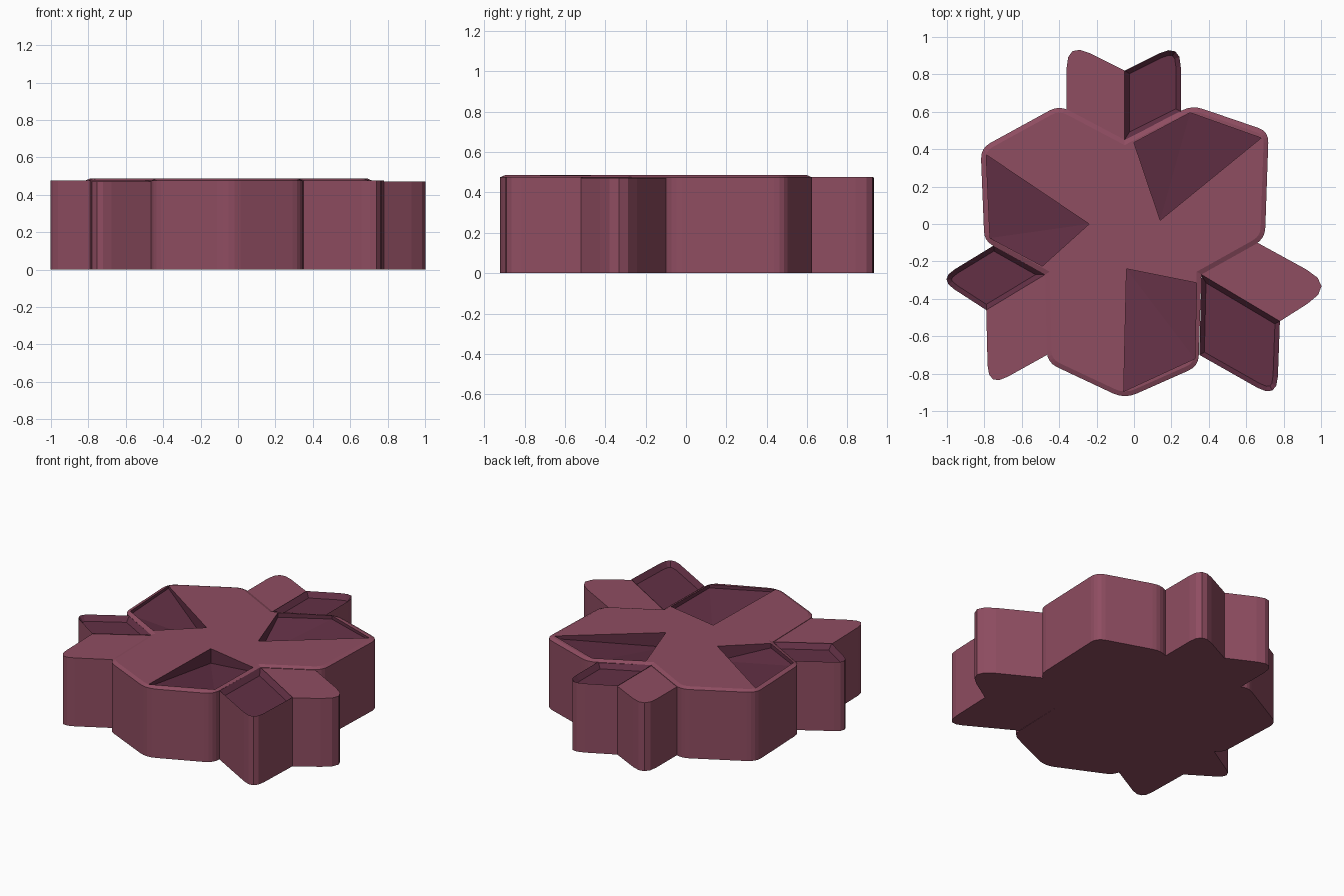
import bpy, bmesh
from mathutils import Vector

if "Cube" in bpy.data.objects:
    bpy.data.objects.remove(bpy.data.objects["Cube"])

BODY_Z, LEAF_Z = 0.475, 0.472


def material(name, rgb):
    m = bpy.data.materials.new(name)
    m.diffuse_color = (*rgb, 1)
    m.use_nodes = True
    m.node_tree.nodes["Principled BSDF"].inputs["Base Color"].default_value = m.diffuse_color
    return m


ROSE = material("dusty rose", (0.275, 0.074, 0.12))
PLUM = material("dark plum", (0.125, 0.03, 0.06))


def rounded(corners, steps=4):
    """Turn (x, y, cut) corners into an outline with softened corners."""
    out = []
    n = len(corners)
    for i, (x, y, cut) in enumerate(corners):
        p = Vector((x, y))
        if cut == 0:
            out.append(p)
            continue
        a = p + (Vector(corners[i - 1][:2]) - p).normalized() * cut
        b = p + (Vector(corners[(i + 1) % n][:2]) - p).normalized() * cut
        for k in range(steps + 1):
            t = k / steps
            out.append(a * (1 - t) ** 2 + p * 2 * t * (1 - t) + b * t * t)
    return out


def finish(name, bm):
    me = bpy.data.meshes.new(name)
    bm.to_mesh(me)
    bm.free()
    me.materials.append(ROSE)
    me.materials.append(PLUM)
    ob = bpy.data.objects.new(name, me)
    bpy.context.collection.objects.link(ob)
    return ob


def slab(name, corners, height, inset=0, depth=0, dark_top=False):
    """Upright prism whose top may be inset and raised or sunk."""
    pts = rounded(corners)
    bm = bmesh.new()
    lo = [bm.verts.new((p.x, p.y, 0)) for p in pts]
    hi = [bm.verts.new((p.x, p.y, height)) for p in pts]
    n = len(pts)
    bm.faces.new(lo[::-1])
    top = bm.faces.new(hi)
    for i in range(n):
        j = (i + 1) % n
        bm.faces.new((lo[i], lo[j], hi[j], hi[i]))
    bmesh.ops.recalc_face_normals(bm, faces=bm.faces[:])
    if inset:
        ring = bmesh.ops.inset_region(bm, faces=[top], thickness=inset,
                                      depth=depth, use_even_offset=True)["faces"]
        if dark_top:
            for f in ring:
                f.material_index = 1
    if dark_top:
        top.material_index = 1
    return finish(name, bm)


# Main body: three broad petals joined, with a chamfered upper edge
body = slab("body", [
    (-0.05, 0.45, 0), (-0.40, 0.635, 0.06), (-0.82, 0.405, 0.06),
    (-0.80, -0.09, 0.05), (-0.475, -0.27, 0), (-0.465, -0.74, 0.06),
    (-0.05, -0.935, 0.07), (0.345, -0.76, 0.06), (0.36, -0.27, 0),
    (0.70, -0.08, 0.06), (0.72, 0.495, 0.06), (0.31, 0.635, 0.06),
], BODY_Z, inset=0.025, depth=0.011)

# Sunken kites: floor falls from the three outer corners to the inner apex
KITES = [
    [(0.14, 0.02), (0.68, 0.46), (0.30, 0.595), (0.00, 0.435)],
    [(-0.24, 0.00), (-0.79, 0.37), (-0.77, -0.075), (-0.49, -0.225)],
    [(-0.04, -0.24), (-0.055, -0.895), (0.325, -0.72), (0.335, -0.315)],
]
bm = bmesh.new()
for kite in KITES:
    floor = [bm.verts.new((x, y, z)) for (x, y), z in zip(kite, (0.385, 0.468, 0.462, 0.455))]
    lid = [bm.verts.new((x, y, 0.6)) for x, y in kite]
    bm.faces.new((floor[0], floor[1], floor[2]))
    bm.faces.new((floor[0], floor[2], floor[3]))
    bm.faces.new(lid)
    for i in range(4):
        j = (i + 1) % 4
        bm.faces.new((floor[i], floor[j], lid[j], lid[i]))
bmesh.ops.recalc_face_normals(bm, faces=bm.faces[:])
for f in bm.faces:
    f.material_index = 1
cutter = finish("kite_cutter", bm)
cutter.hide_render = True

mod = body.modifiers.new("kite recesses", 'BOOLEAN')
mod.operation, mod.solver, mod.object = 'DIFFERENCE', 'EXACT', cutter
bpy.context.view_layer.objects.active = body
bpy.ops.object.modifier_apply(modifier=mod.name)
bpy.data.objects.remove(cutter)

# Plain leaf halves
slab("back_leaf_plain", [(-0.05, 0.45, 0), (-0.05, 0.82, 0),
     (-0.36, 0.975, 0.14), (-0.36, 0.60, 0)], LEAF_Z)
slab("left_leaf_plain", [(-0.475, -0.27, 0), (-0.79, -0.46, 0),
     (-0.78, -0.875, 0.12), (-0.465, -0.70, 0)], LEAF_Z)
slab("right_leaf_plain", [(0.36, -0.27, 0), (0.78, -0.52, 0),
     (1.08, -0.33, 0.18), (0.66, -0.10, 0)], LEAF_Z)

# Dark leaf halves with dished tops
dish = dict(inset=0.026, depth=-0.035, dark_top=True)
slab("back_leaf_dished", [(-0.05, 0.45, 0), (0.25, 0.60, 0),
     (0.25, 0.97, 0.13), (-0.05, 0.82, 0)], LEAF_Z + 0.004, **dish)
slab("left_leaf_dished", [(-0.475, -0.27, 0), (-0.75, -0.115, 0),
     (-1.045, -0.295, 0.10), (-0.79, -0.46, 0)], LEAF_Z + 0.004, **dish)
slab("right_leaf_dished", [(0.36, -0.27, 0), (0.35, -0.70, 0),
     (0.765, -0.935, 0.12), (0.78, -0.52, 0)], LEAF_Z + 0.004, **dish)
